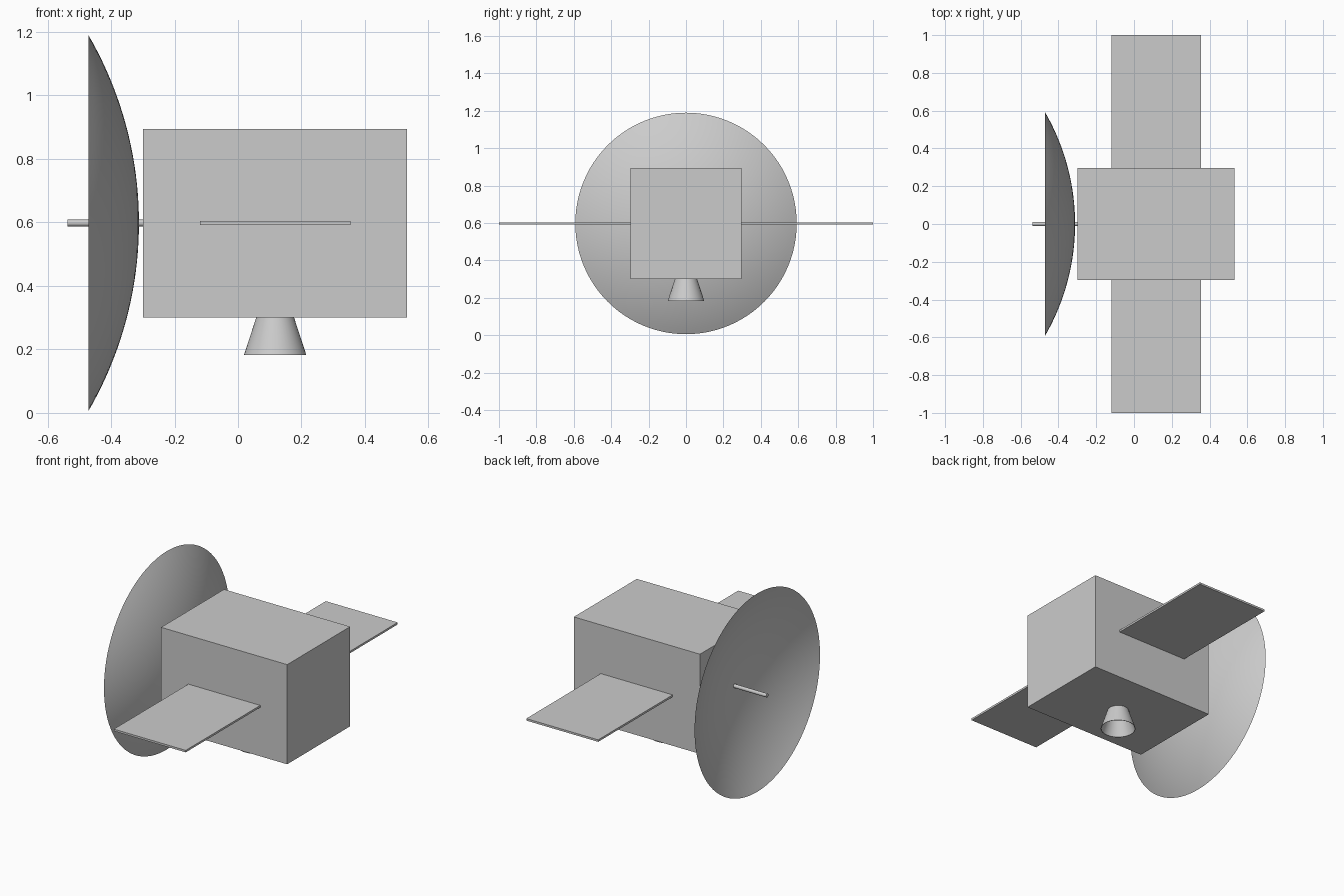
import bpy
import math
from mathutils import Matrix, Vector

cube = bpy.data.objects.get("Cube")
if cube:
    bpy.data.objects.remove(cube, do_unlink=True)

# Single grey finish
GREY = (0.6, 0.6, 0.6, 1.0)
grey = bpy.data.materials.new("light_grey")
grey.use_nodes = True
grey.diffuse_color = GREY
grey.node_tree.nodes["Principled BSDF"].inputs["Base Color"].default_value = GREY

MID_Z = 0.598


def add_mesh(name, verts, faces, smooth=False):
    mesh = bpy.data.meshes.new(name)
    mesh.from_pydata(verts, [], faces)
    mesh.materials.append(grey)
    obj = bpy.data.objects.new(name, mesh)
    bpy.context.collection.objects.link(obj)
    bpy.ops.object.select_all(action='DESELECT')
    obj.select_set(True)
    bpy.context.view_layer.objects.active = obj
    bpy.ops.object.mode_set(mode='EDIT')
    bpy.ops.mesh.select_all(action='SELECT')
    bpy.ops.mesh.normals_make_consistent(inside=False)
    bpy.ops.object.mode_set(mode='OBJECT')
    if smooth:
        bpy.ops.object.shade_smooth_by_angle(angle=math.radians(35))
    return obj


def box(name, low, high):
    verts = [(x, y, z) for x in (low[0], high[0])
             for y in (low[1], high[1]) for z in (low[2], high[2])]
    faces = [(0, 1, 3, 2), (4, 6, 7, 5), (0, 4, 5, 1),
             (2, 3, 7, 6), (0, 2, 6, 4), (1, 5, 7, 3)]
    return add_mesh(name, verts, faces)


def lathe(name, profile, matrix, sides):
    """Spin (radius, height) points about local z; zero radius makes a pole."""
    verts, rings, faces = [], [], []
    for r, h in profile:
        count = 1 if r == 0 else sides
        rings.append([len(verts) + i % count for i in range(sides)])
        for i in range(count):
            a = 2 * math.pi * i / sides
            verts.append(matrix @ Vector((r * math.cos(a), r * math.sin(a), h)))
    for a, b in zip(rings, rings[1:]):
        for i in range(sides):
            j = (i + 1) % sides
            faces.append(tuple(dict.fromkeys((a[i], a[j], b[j], b[i]))))
    return add_mesh(name, verts, faces, smooth=True)


def cap(radius, depth, steps):
    """Spherical cap from its pole at height 0 to its rim at height depth."""
    sphere = (radius ** 2 + depth ** 2) / (2 * depth)
    end = math.asin(radius / sphere)
    return [(sphere * math.sin(end * i / steps),
             sphere * (1 - math.cos(end * i / steps))) for i in range(steps + 1)]


# Main body
box("body", (-0.30, -0.297, 0.30), (0.533, 0.297, 0.895))

# Solar panels on both sides
for side, name in ((-1, "right_solar_panel"), (1, "left_solar_panel")):
    ys = sorted((side * 0.29, side * 1.0))
    box(name, (-0.12, ys[0], MID_Z - 0.006), (0.355, ys[1], MID_Z + 0.006))

# Dish antenna: thin shell opening towards -x, sharp at the rim
to_minus_x = Matrix.Translation((0, 0, MID_Z)) @ Matrix.Rotation(-math.pi / 2, 4, 'Y')
RIM, BACK = 0.592, 0.312
outer = [(r, BACK + h) for r, h in cap(RIM, 0.159, 20)]
inner = [(r, BACK + 0.008 + h) for r, h in cap(RIM, 0.151, 20)]
lathe("dish", outer + inner[-2::-1], to_minus_x, 96)

# Feed rod through the dish centre
lathe("feed_rod", [(0, 0.29), (0.011, 0.29), (0.011, 0.537), (0, 0.537)], to_minus_x, 24)

# Hollow engine nozzle under the body
lathe("nozzle", [(0, 0.305), (0.058, 0.305), (0.098, 0.183), (0.095, 0.183),
                 (0.056, 0.299), (0, 0.299)],
      Matrix.Translation((0.117, 0, 0)), 48)
